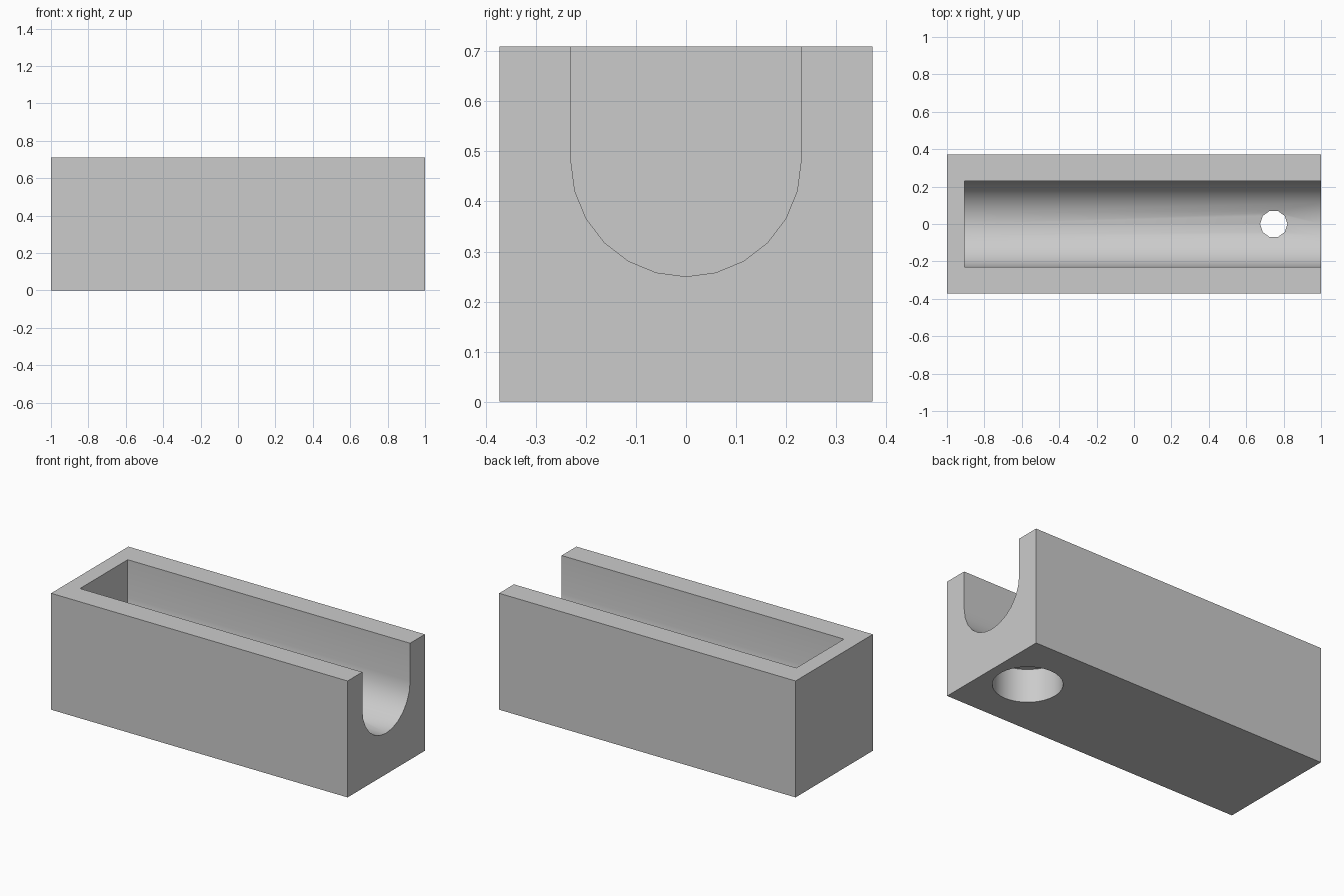
import bpy, bmesh, math

cube = bpy.data.objects.get("Cube")
if cube:
    bpy.data.objects.remove(cube, do_unlink=True)

LENGTH, WIDTH, HEIGHT = 2.0, 0.745, 0.71
CHANNEL_R, CHANNEL_Z, CHANNEL_END = 0.23, 0.48, -0.905
HOLE_X = 0.747

grey = bpy.data.materials.new("plain grey")
grey.use_nodes = True
colour = (0.6, 0.6, 0.6, 1)
grey.diffuse_color = colour
grey.node_tree.nodes["Principled BSDF"].inputs["Base Color"].default_value = colour


def prism(name, points, direction):
    """Extrude a closed outline of 3D points along a direction."""
    bm = bmesh.new()
    face = bm.faces.new([bm.verts.new(p) for p in points])
    extruded = bmesh.ops.extrude_face_region(bm, geom=[face])
    verts = [g for g in extruded["geom"] if isinstance(g, bmesh.types.BMVert)]
    bmesh.ops.translate(bm, verts=verts, vec=direction)
    bmesh.ops.recalc_face_normals(bm, faces=bm.faces)
    mesh = bpy.data.meshes.new(name)
    bm.to_mesh(mesh)
    bm.free()
    mesh.materials.append(grey)
    obj = bpy.data.objects.new(name, mesh)
    bpy.context.collection.objects.link(obj)
    return obj


def circle(radius, sides, z):
    angles = [2 * math.pi * i / sides for i in range(sides)]
    return [(HOLE_X + radius * math.cos(a), radius * math.sin(a), z) for a in angles]


# Solid block
x, y = LENGTH / 2, WIDTH / 2
block = prism("trough_block", [(-x, -y, 0), (x, -y, 0), (x, y, 0), (-x, y, 0)], (0, 0, HEIGHT))

# Round-bottomed channel, open at the top and at one end
outline = [(CHANNEL_END, CHANNEL_R, 1), (CHANNEL_END, -CHANNEL_R, 1)]
for i in range(13):
    a = math.pi + math.pi * i / 12
    outline.append((CHANNEL_END, CHANNEL_R * math.cos(a), CHANNEL_Z + CHANNEL_R * math.sin(a)))
cutters = [prism("channel_cutter", outline, (LENGTH, 0, 0))]

# Wide recess underneath and the small drain hole above it
cutters.append(prism("recess_cutter", circle(0.191, 32, -0.1), (0, 0, 0.303)))
cutters.append(prism("drain_cutter", circle(0.073, 10, 0.1), (0, 0, 0.3)))

# Cut the openings and discard the cutters
bpy.ops.object.select_all(action="DESELECT")
bpy.context.view_layer.objects.active = block
block.select_set(True)
for cutter in cutters:
    cutter.hide_render = True
    mod = block.modifiers.new(cutter.name, "BOOLEAN")
    mod.operation = "DIFFERENCE"
    mod.solver = "EXACT"
    mod.object = cutter
    bpy.ops.object.modifier_apply(modifier=mod.name)
    bpy.data.objects.remove(cutter, do_unlink=True)

bpy.ops.object.shade_smooth_by_angle(angle=math.radians(30))
